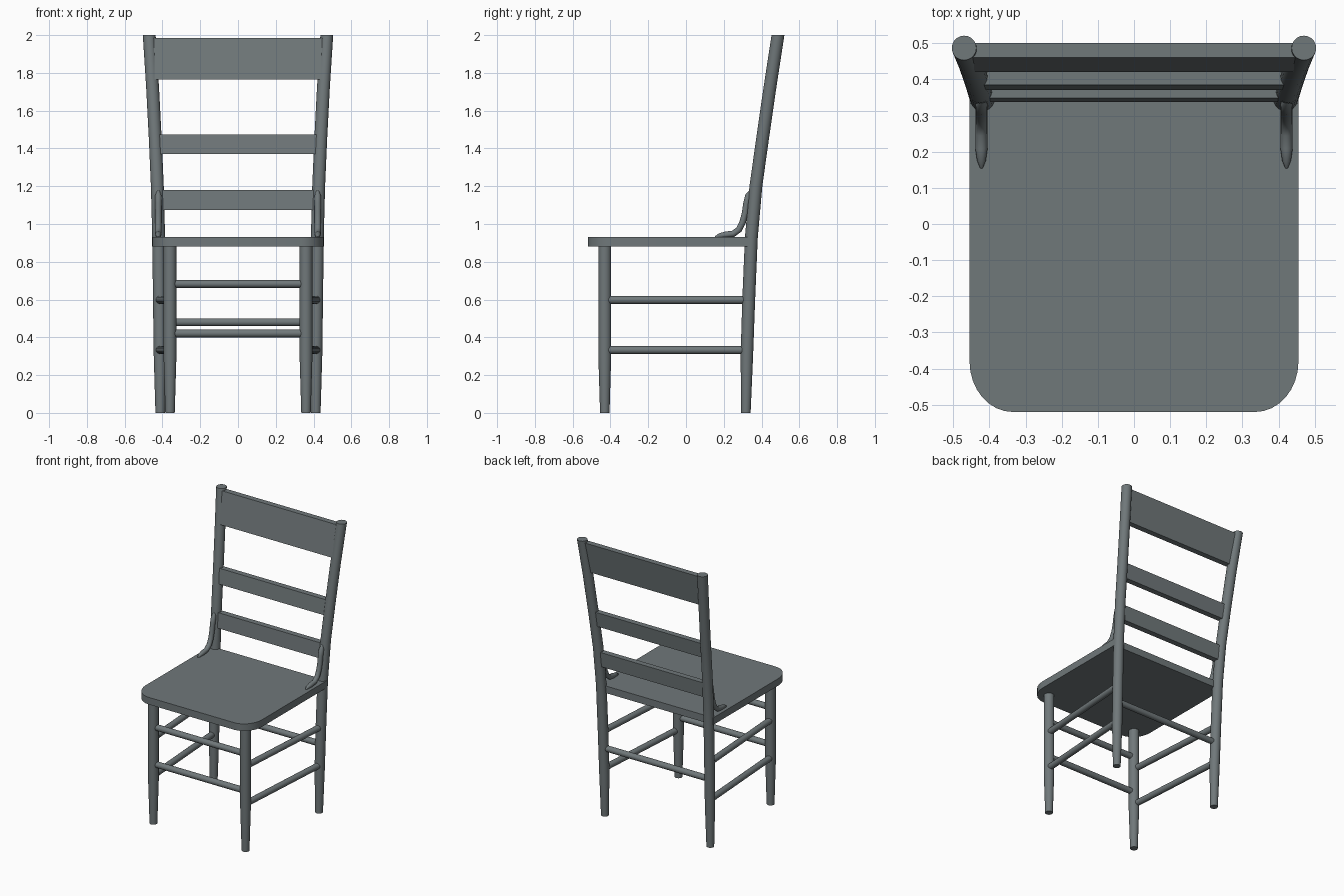
import bpy
import bmesh
import math
from mathutils import Vector

cube = bpy.data.objects.get("Cube")
if cube:
    bpy.data.objects.remove(cube, do_unlink=True)

COLOUR = (0.162, 0.188, 0.195, 1.0)
paint = bpy.data.materials.new("slate grey paint")
paint.use_nodes = True
paint.diffuse_color = COLOUR
bsdf = paint.node_tree.nodes["Principled BSDF"]
bsdf.inputs["Base Color"].default_value = COLOUR
bsdf.inputs["Roughness"].default_value = 0.6


def finish(name, bm, smooth=True):
    bmesh.ops.recalc_face_normals(bm, faces=bm.faces)
    mesh = bpy.data.meshes.new(name)
    bm.to_mesh(mesh)
    bm.free()
    mesh.materials.append(paint)
    obj = bpy.data.objects.new(name, mesh)
    bpy.context.collection.objects.link(obj)
    if smooth:
        bpy.ops.object.select_all(action="DESELECT")
        obj.select_set(True)
        bpy.context.view_layer.objects.active = obj
        bpy.ops.object.shade_smooth_by_angle(angle=math.radians(40))
    return obj


def tube(name, path, radii, level=False, sides=20):
    """Round bar along a path; level keeps every ring horizontal."""
    bm = bmesh.new()
    pts = [Vector(p) for p in path]
    rings = []
    for i, (p, r) in enumerate(zip(pts, radii)):
        along = (pts[min(i + 1, len(pts) - 1)] - pts[max(i - 1, 0)]).normalized()
        if level:
            along = Vector((0, 0, 1))
        ref = Vector((0, 1, 0)) if abs(along.x) > 0.9 else Vector((1, 0, 0))
        u = (ref - along * ref.dot(along)).normalized()
        v = along.cross(u)
        turns = [2 * math.pi * k / sides for k in range(sides)]
        rings.append([bm.verts.new(p + r * (u * math.cos(a) + v * math.sin(a))) for a in turns])
    for a, b in zip(rings, rings[1:]):
        for k in range(sides):
            n = (k + 1) % sides
            bm.faces.new((a[k], a[n], b[n], b[k]))
    bm.faces.new(rings[0])
    bm.faces.new(rings[-1])
    return finish(name, bm)


def prism(name, outline, offset, smooth=False):
    """Solid made by sweeping a flat outline along an offset."""
    bm = bmesh.new()
    face = bm.faces.new([bm.verts.new(p) for p in outline])
    swept = bmesh.ops.extrude_face_region(bm, geom=[face])
    verts = [g for g in swept["geom"] if isinstance(g, bmesh.types.BMVert)]
    bmesh.ops.translate(bm, verts=verts, vec=offset)
    return finish(name, bm, smooth)


# Seat board with rounded front corners
HALF, FRONT, BACK, LOW = 0.455, -0.52, 0.345, 0.88
corner = []
for k in range(9):
    a = math.pi / 2 * k / 8
    corner.append((HALF - 0.12 + 0.12 * math.sin(a), FRONT + 0.14 - 0.14 * math.cos(a), LOW))
right_edge = corner + [(HALF, BACK, LOW)]
left_edge = [(-x, y, z) for x, y, z in reversed(right_edge)]
prism("seat", right_edge + left_edge, (0, 0, 0.05), True)

# Legs, back posts, side rungs and seat brackets, mirrored left and right
POST = [(0.412, 0.317, 0), (0.413, 0.322, 0.3), (0.416, 0.332, 0.6), (0.42, 0.346, 0.93),
        (0.427, 0.37, 1.2), (0.438, 0.405, 1.45), (0.452, 0.444, 1.72), (0.47, 0.487, 2.0)]
POST_RADII = [0.025, 0.033] + [0.034] * 6
BRACKET = [(0.155, 0.931), (0.175, 0.938), (0.21, 0.943), (0.25, 0.948), (0.28, 0.97),
           (0.3, 1.01), (0.313, 1.06), (0.32, 1.11), (0.33, 1.15), (0.342, 1.175)]
BRACKET_RADII = [0.004, 0.012] + [0.017] * 7 + [0.008]
for side, s in (("left", 1), ("right", -1)):
    tube(side + "_front_leg",
         [(s * 0.36, -0.43, 0), (s * 0.36, -0.43, 0.3), (s * 0.36, -0.43, LOW + 0.01)],
         [0.025, 0.034, 0.034], True)
    tube(side + "_back_post", [(s * x, y, z) for x, y, z in POST], POST_RADII, True)
    for level, z in (("lower", 0.333), ("upper", 0.598)):
        tube(f"{side}_{level}_side_rung", [(s * 0.365, -0.43, z), (s * 0.415, 0.325, z)],
             [0.021, 0.021], sides=16)
    tube(side + "_seat_bracket", [(s * 0.422, y, z) for y, z in BRACKET], BRACKET_RADII, sides=12)

# Cross rungs at front and back
for name, half, y, z in (("front_upper_rung", 0.36, -0.43, 0.683),
                         ("front_lower_rung", 0.36, -0.43, 0.421),
                         ("back_rung", 0.41, 0.327, 0.48)):
    tube(name, [(-half, y, z), (half, y, z)], [0.021, 0.021], sides=16)

# Leaning back slats: half width, bottom and top heights, front face at each
for name, half, z0, z1, y0, y1 in (("top_slat", 0.45, 1.765, 1.985, 0.42, 0.46),
                                   ("middle_slat", 0.43, 1.37, 1.475, 0.371, 0.385),
                                   ("lower_slat", 0.42, 1.075, 1.18, 0.338, 0.348)):
    outline = [(-half, y0, z0), (-half, y0 + 0.04, z0), (-half, y1 + 0.04, z1), (-half, y1, z1)]
    prism(name, outline, (2 * half, 0, 0))
